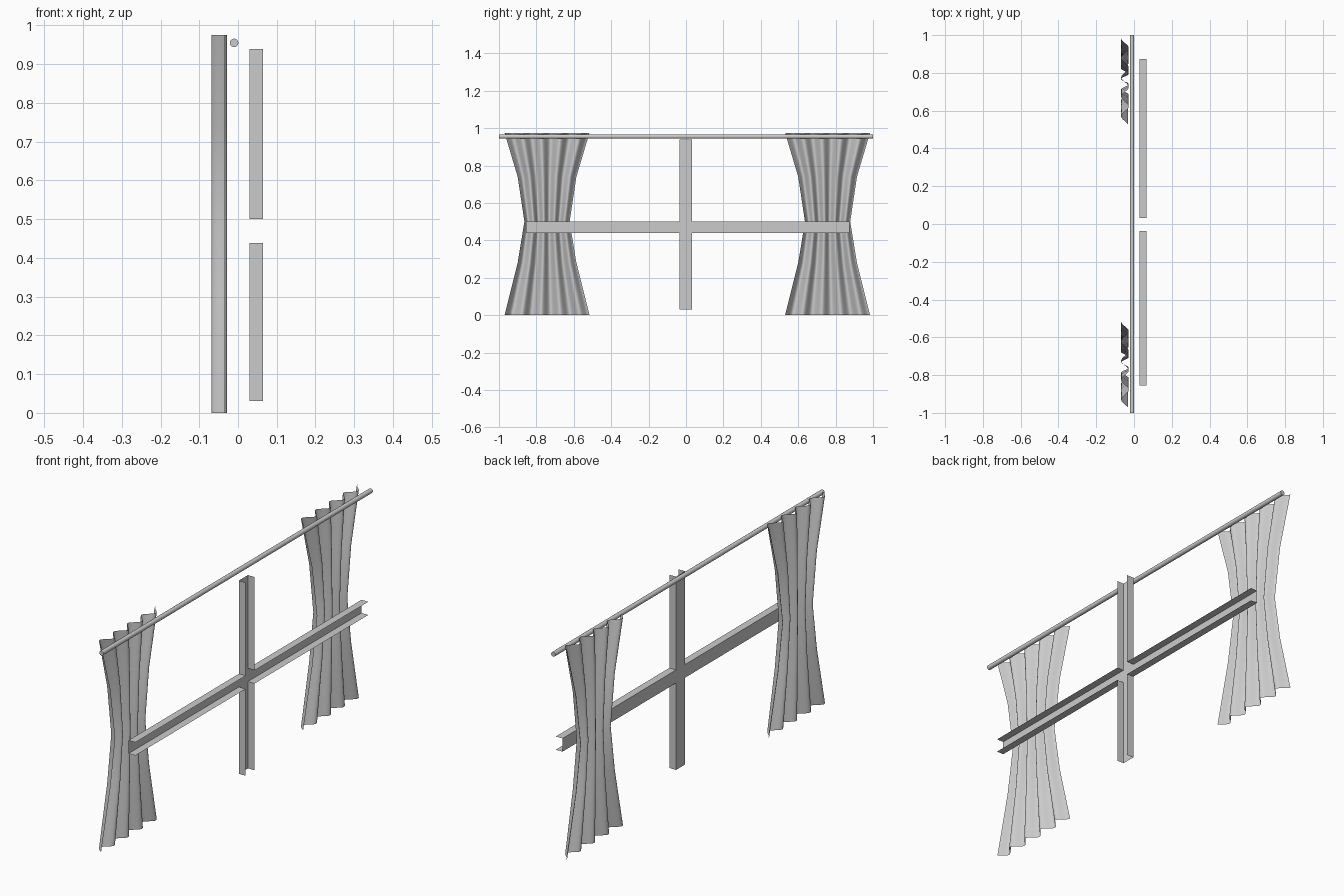
import bpy, bmesh, math

if "Cube" in bpy.data.objects:
    bpy.data.objects.remove(bpy.data.objects["Cube"])


def make_object(name, verts, faces, smooth=False):
    mesh = bpy.data.meshes.new(name)
    mesh.from_pydata(verts, [], faces)
    bm = bmesh.new()
    bm.from_mesh(mesh)
    bmesh.ops.remove_doubles(bm, verts=bm.verts, dist=1e-5)
    bmesh.ops.recalc_face_normals(bm, faces=bm.faces)
    bm.to_mesh(mesh)
    bm.free()
    obj = bpy.data.objects.new(name, mesh)
    bpy.context.collection.objects.link(obj)
    if smooth:
        mesh.shade_smooth()
    return obj


# Curtains: pleated sheets gathered at the waist
ROWS = [(0.0, 0.227), (0.28, 0.157), (0.5, 0.121), (0.74, 0.157), (0.975, 0.227)]
COLS = 72
PHASE_START, PHASE_END = 0.72, 9 * math.pi


def curtain(name, center_y):
    verts, faces = [], []
    for z, half in ROWS:
        for i in range(COLS + 1):
            t = i / COLS
            phase = PHASE_START + t * (PHASE_END - PHASE_START)
            verts.append((-0.048 + 0.02 * math.cos(phase),
                          center_y + half * (2 * t - 1), z))
    w = COLS + 1
    for r in range(len(ROWS) - 1):
        for i in range(COLS):
            a = r * w + i
            faces.append((a, a + 1, a + w + 1, a + w))
    return make_object(name, verts, faces, smooth=True)


curtain("curtain_left", -0.743)
curtain("curtain_right", 0.757)

# Curtain rod
bpy.ops.mesh.primitive_cylinder_add(vertices=16, radius=0.011, depth=2,
                                    location=(-0.01, 0, 0.955),
                                    rotation=(math.pi / 2, 0, 0))
rod = bpy.context.object
rod.name = "curtain_rod"
bpy.ops.object.shade_smooth_by_angle()

# Window cross: thin web with open-ended flanges along the arms
X0, X1 = 0.03, 0.065
YS = [-0.855, -0.036, 0.031, 0.874]
ZS = [0.031, 0.439, 0.501, 0.939]
verts, faces = [], []


def quad(*pts):
    n = len(verts)
    verts.extend(pts)
    faces.append((n, n + 1, n + 2, n + 3))


for i in range(3):
    for j in range(3):
        if i != 1 and j != 1:
            continue
        ya, yb, za, zb = YS[i], YS[i + 1], ZS[j], ZS[j + 1]
        quad((X0, ya, za), (X0, ya, zb), (X0, yb, zb), (X0, yb, za))
        if i != 1:  # horizontal arm flanges
            for z in (za, zb):
                quad((X0, ya, z), (X0, yb, z), (X1, yb, z), (X1, ya, z))
        if j != 1:  # vertical arm flanges
            for y in (ya, yb):
                quad((X0, y, za), (X0, y, zb), (X1, y, zb), (X1, y, za))
make_object("window_cross", verts, faces)
